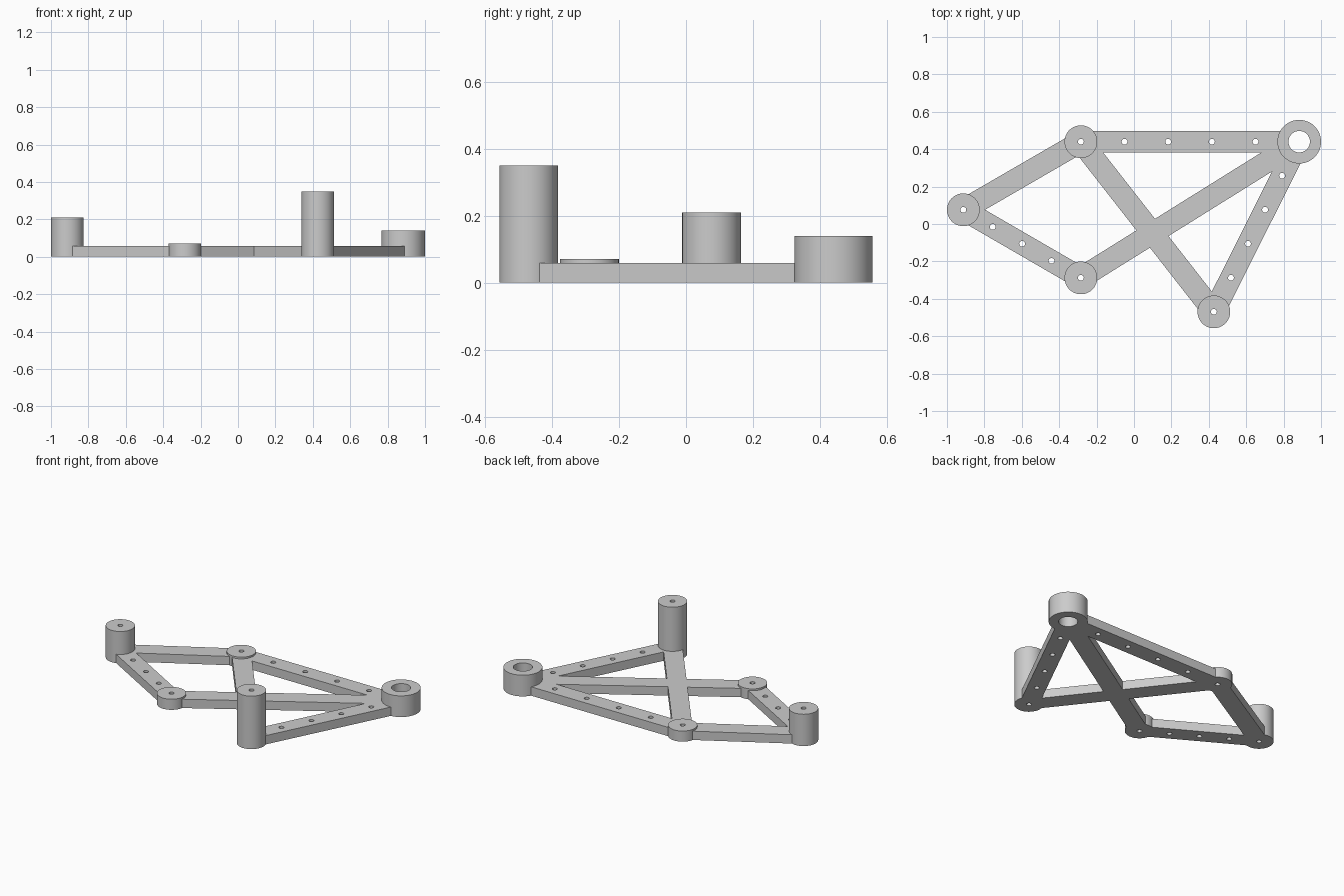
import bpy
from math import radians
from mathutils import Vector

cube = bpy.data.objects.get("Cube")
if cube:
    bpy.data.objects.remove(cube, do_unlink=True)

U = 0.0583            # bar thickness, the module for every other size
PIN = 0.0155          # radius of the small holes

grey = bpy.data.materials.new("plain grey")
grey.use_nodes = True
grey.diffuse_color = (0.6, 0.6, 0.6, 1)
grey.node_tree.nodes["Principled BSDF"].inputs["Base Color"].default_value = (0.6, 0.6, 0.6, 1)

# Post centre, radius, height and bore radius
posts = {
    "left_post": (Vector((-0.9125, 0.076, 0)), 1.5 * U, 3.6 * U, PIN),
    "upper_boss": (Vector((-0.284, 0.44, 0)), 1.5 * U, 1.2 * U, PIN),
    "lower_boss": (Vector((-0.284, -0.288, 0)), 1.5 * U, 1.2 * U, PIN),
    "tall_post": (Vector((0.427, -0.4695, 0)), 1.5 * U, 6 * U, PIN),
    "pivot_hub": (Vector((0.8833, 0.44, 0)), 2 * U, 2.4 * U, 0.0575),
}
# Bars between posts, with the number of evenly spaced holes
bars = [
    ("left_post", "upper_boss", 0), ("left_post", "lower_boss", 3),
    ("upper_boss", "pivot_hub", 4), ("tall_post", "pivot_hub", 4),
    ("upper_boss", "tall_post", 0), ("lower_boss", "pivot_hub", 0),
]


def cylinder(name, centre, radius, low, high, sides):
    bpy.ops.mesh.primitive_cylinder_add(
        vertices=sides, radius=radius, depth=high - low,
        location=(centre.x, centre.y, (low + high) / 2))
    bpy.context.object.name = name
    return bpy.context.object


def bar(name, a, b):
    run = b - a
    bpy.ops.mesh.primitive_cube_add(size=1, location=(a + b) / 2 + Vector((0, 0, U / 2)))
    ob = bpy.context.object
    ob.name = name
    ob.scale = (run.length, 2 * U, U)
    ob.rotation_euler.z = run.to_2d().angle_signed(Vector((1, 0)))
    return ob


def combine(base, other, operation):
    bpy.context.view_layer.objects.active = base
    mod = base.modifiers.new(operation.lower(), "BOOLEAN")
    mod.operation, mod.solver, mod.object = operation, "EXACT", other
    bpy.ops.object.modifier_apply(modifier=mod.name)
    bpy.data.objects.remove(other, do_unlink=True)


# Solid bars and posts
solids, holes = [], []
for start, end, count in bars:
    a, b = posts[start][0], posts[end][0]
    solids.append(bar(f"{start}_to_{end}_bar", a, b))
    holes += [(a.lerp(b, (i + 1) / (count + 1)), PIN) for i in range(count)]
for name, (centre, radius, height, bore) in posts.items():
    solids.append(cylinder(name, centre, radius, 0, height, 96))
    holes.append((centre, bore))

# Weld everything into one frame, then drill it
frame = solids[0]
for part in solids[1:]:
    combine(frame, part, "UNION")
for centre, radius in holes:
    combine(frame, cylinder("drill", centre, radius, -0.1, 0.5, 48 if radius > PIN else 24), "DIFFERENCE")

frame.name = "truss_frame"
frame.data.materials.clear()
frame.data.materials.append(grey)
bpy.ops.object.select_all(action="DESELECT")
frame.select_set(True)
bpy.context.view_layer.objects.active = frame
bpy.ops.object.transform_apply(location=True, rotation=True, scale=True)
bpy.ops.object.shade_smooth_by_angle(angle=radians(30))
